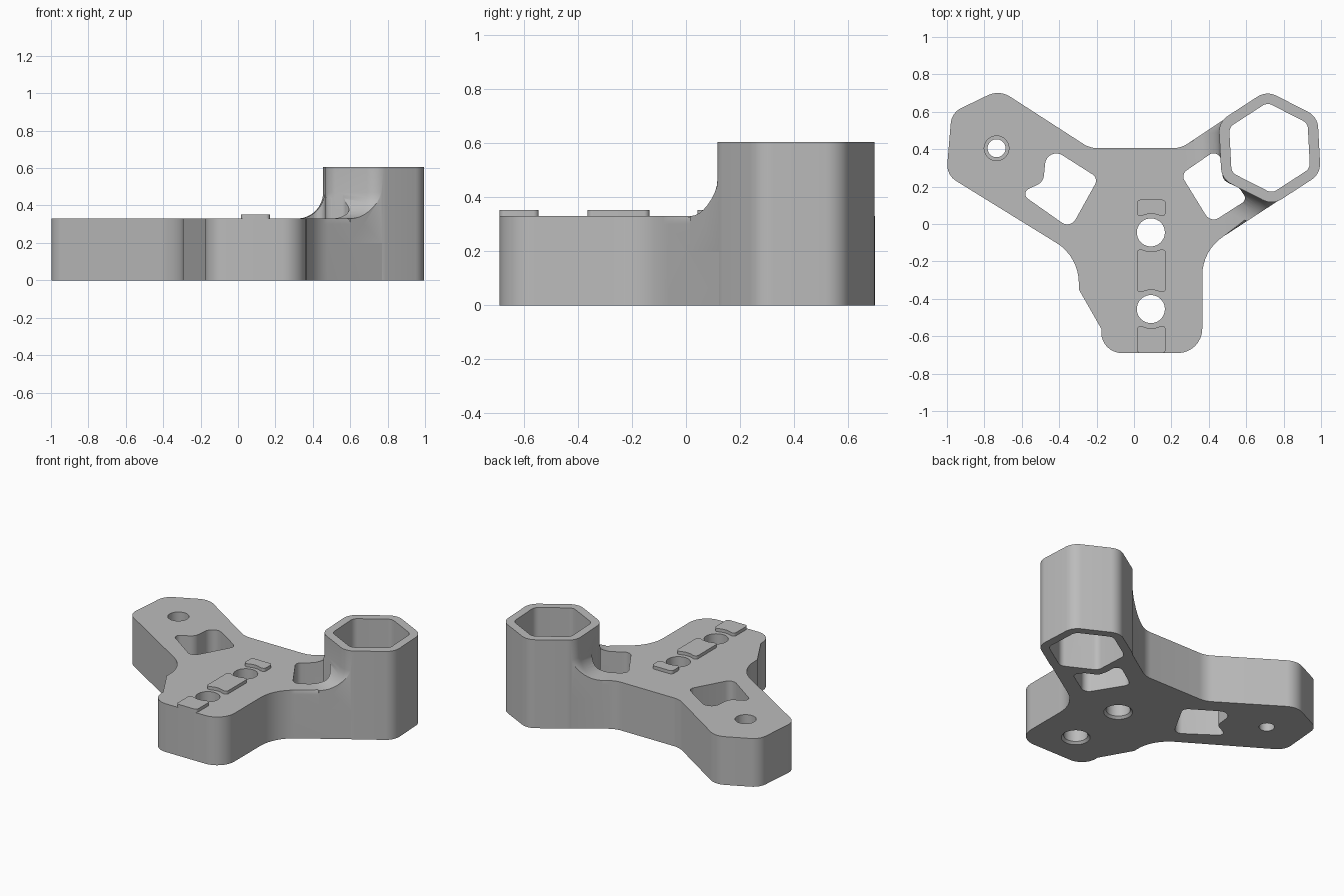
import bpy, bmesh, math
from mathutils import Vector

cube = bpy.data.objects.get("Cube")
if cube:
    bpy.data.objects.remove(cube, do_unlink=True)

grey = bpy.data.materials.new("plain_grey")
grey.use_nodes = True
GREY = (0.5, 0.5, 0.5, 1)
grey.diffuse_color = GREY
grey.node_tree.nodes["Principled BSDF"].inputs["Base Color"].default_value = GREY

DECK = 0.33      # height of the flat body
RIM = 0.605      # height of the socket


def rounded(corners, steps=8):
    """Outline from (x, y, radius) corners, each turned into an arc."""
    out = []
    for i, (x, y, r) in enumerate(corners):
        p = Vector((x, y))
        if r == 0:
            out.append(p)
            continue
        a = Vector(corners[i - 1][:2]) - p
        b = Vector(corners[(i + 1) % len(corners)][:2]) - p
        half = a.angle(b) / 2
        t = min(r / math.tan(half), 0.95 * min(a.length, b.length))
        u, v = a.normalized(), b.normalized()
        c = p + (u + v).normalized() * t / math.cos(half)
        s, e = p + u * t - c, p + v * t - c
        start = math.atan2(s.y, s.x)
        turn = math.atan2(s.x * e.y - s.y * e.x, s.dot(e))
        for k in range(steps + 1):
            q = start + turn * k / steps
            out.append(c + s.length * Vector((math.cos(q), math.sin(q))))
    return out


def hexagon(apothem, radius):
    """Slightly turned hexagon around the socket centre."""
    pts = []
    for k in range(6):
        q = math.radians(33 + 60 * k)
        d = apothem / math.cos(math.pi / 6)
        pts.append((0.725 + d * math.cos(q), 0.407 + d * math.sin(q), radius))
    return rounded(pts)


def circle(x, y, r, n=40):
    return [Vector((x + r * math.cos(math.tau * k / n), y + r * math.sin(math.tau * k / n)))
            for k in range(n)]


def loft(name, layers, bevel=0, bevel_from=-9):
    """Solid through (outline, z) layers; top rim rounded where y > bevel_from."""
    bm = bmesh.new()
    rings = [[bm.verts.new((p.x, p.y, z)) for p in pts] for pts, z in layers]
    n = len(rings[0])
    bm.faces.new(rings[0][::-1])
    top = bm.faces.new(rings[-1])
    for lo, hi in zip(rings, rings[1:]):
        for i in range(n):
            j = (i + 1) % n
            bm.faces.new((lo[i], lo[j], hi[j], hi[i]))
    if bevel:
        rim = [e for e in top.edges if sum(v.co.y for v in e.verts) / 2 > bevel_from]
        bmesh.ops.bevel(bm, geom=rim, offset=bevel, segments=4, profile=0.5, affect='EDGES')
    bmesh.ops.recalc_face_normals(bm, faces=bm.faces)
    mesh = bpy.data.meshes.new(name)
    bm.to_mesh(mesh)
    bm.free()
    mesh.materials.append(grey)
    ob = bpy.data.objects.new(name, mesh)
    bpy.context.collection.objects.link(ob)
    return ob


def prism(name, pts, z0, z1, **kw):
    return loft(name, [(pts, z0), (pts, z1)], **kw)


def combine(ob, other, operation):
    """Apply a boolean and drop the helper."""
    mod = ob.modifiers.new("join", 'BOOLEAN')
    mod.object, mod.operation, mod.solver = other, operation, 'EXACT'
    deps = bpy.context.evaluated_depsgraph_get()
    mesh = bpy.data.meshes.new_from_object(ob.evaluated_get(deps))
    ob.modifiers.clear()
    ob.data = mesh
    bpy.data.objects.remove(other, do_unlink=True)


def smooth(ob):
    bpy.ops.object.select_all(action='DESELECT')
    ob.select_set(True)
    bpy.context.view_layer.objects.active = ob
    bpy.ops.object.shade_smooth_by_angle(angle=math.radians(30))


# Three-armed body, the right arm ending inside the socket
outline = rounded([
    (0.365, -0.69, 0.13), (0.365, -0.14, 0.25), (0.8, 0.143, 0), (0.85, 0.45, 0),
    (0.6, 0.637, 0), (0.25, 0.405, 0.15), (-0.235, 0.405, 0.15), (-0.72, 0.718, 0.12),
    (-0.975, 0.595, 0.1), (-1.003, 0.262, 0.1), (-0.295, -0.175, 0.25),
    (-0.295, -0.35, 0), (-0.175, -0.56, 0), (-0.175, -0.69, 0.11)])
body = prism("bracket_body", outline, 0, DECK, bevel=0.03, bevel_from=-0.17)

# Concave fillet where the arm rises into the socket
FLARE = 0.14
layers = [(hexagon(0.265 + FLARE, 0.1 + FLARE), 0.2)]
for k in range(9):
    q = math.pi / 2 * k / 8
    d = FLARE * (1 - math.sin(q))
    layers.append((hexagon(0.265 + d, 0.1 + d), DECK + FLARE * (1 - math.cos(q))))
layers.append((hexagon(0.25, 0.085), DECK + FLARE + 0.01))
flare = loft("socket_fillet", layers)
combine(flare, prism("fillet_clip", outline, 0.1, RIM), 'INTERSECT')
combine(body, flare, 'UNION')

# Weight-saving windows through both arms
left_window = rounded([
    (-0.465, 0.42, 0.06), (-0.19, 0.245, 0.04), (-0.34, -0.025, 0.05),
    (-0.61, 0.165, 0.03), (-0.485, 0.225, 0.06)])
right_window = rounded([
    (0.46, 0.41, 0.04), (0.25, 0.265, 0.04), (0.41, 0.005, 0.05),
    (0.605, 0.13, 0.03), (0.565, 0.19, 0.03), (0.475, 0.235, 0.05)])
for window in (left_window, right_window):
    combine(body, prism("window_cutter", window, -0.1, RIM), 'DIFFERENCE')

# Hexagonal socket
combine(body, prism("socket", hexagon(0.265, 0.1), 0, RIM, bevel=0.02), 'UNION')
combine(body, prism("socket_cutter", hexagon(0.21, 0.05), -0.1, 0.8), 'DIFFERENCE')

# Two stem holes with a chamfered underside
for y in (-0.045, -0.455):
    cutter = loft("stem_hole_cutter", [
        (circle(0.09, y, 0.1), -0.01), (circle(0.09, y, 0.075), 0.015),
        (circle(0.09, y, 0.075), 0.5)])
    combine(body, cutter, 'DIFFERENCE')

# Stepped bolt hole in the left arm
bolt = [(circle(-0.735, 0.405, r), z)
        for r, z in ((0.048, -0.1), (0.048, 0.18), (0.066, 0.18), (0.066, 0.5))]
combine(body, loft("bolt_hole_cutter", bolt), 'DIFFERENCE')
smooth(body)


# Raised pads between the stem holes, with ends hollowed toward each hole
def pad(name, low, high, notch_low, notch_high):
    x0, x1, mid = 0.015, 0.17, 0.0925
    pts = [(x0, low, 0.02)]
    if notch_low:
        pts.append((mid, low + 0.025, 0.1))
    pts += [(x1, low, 0.02), (x1, high, 0.02)]
    if notch_high:
        pts.append((mid, high - 0.025, 0.1))
    pts.append((x0, high, 0.02))
    smooth(prism(name, rounded(pts), DECK - 0.01, 0.352))


pad("back_pad", 0.035, 0.13, True, False)
pad("middle_pad", -0.372, -0.128, True, True)
pad("front_pad", -0.69, -0.538, False, True)
